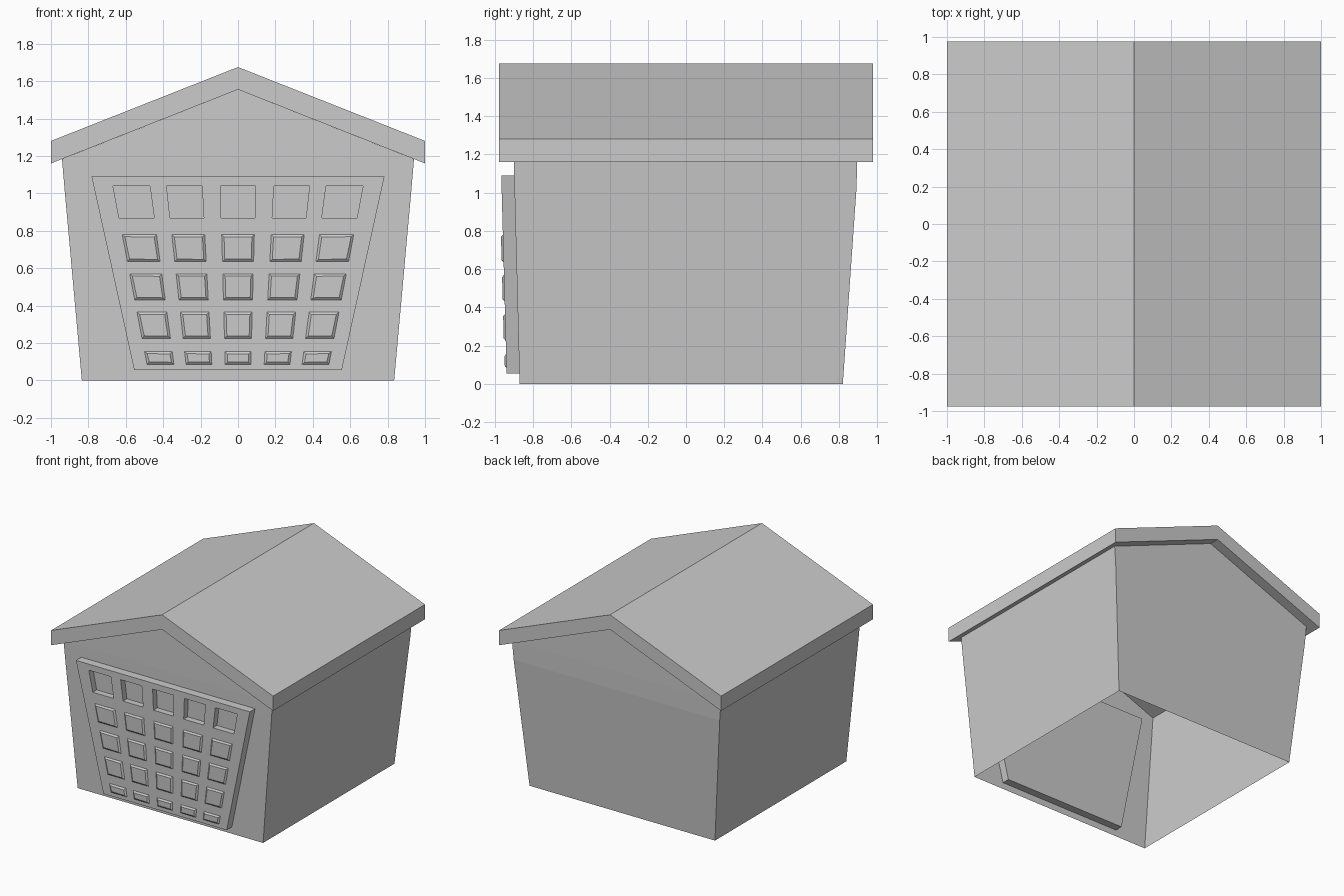
import bpy, bmesh

if "Cube" in bpy.data.objects:
    bpy.data.objects.remove(bpy.data.objects["Cube"])


def add_object(name, bm):
    mesh = bpy.data.meshes.new(name)
    bm.to_mesh(mesh)
    bm.free()
    obj = bpy.data.objects.new(name, mesh)
    bpy.context.collection.objects.link(obj)
    return obj


# Walls: open shell of stacked rings, flaring outward, with two gables
bm = bmesh.new()
rings = []
for hx, y0, y1, z in [(0.835, -0.87, 0.82, 0), (0.928, -0.897, 0.892, 1.03),
                      (0.941, -0.9, 0.895, 1.183)]:
    rings.append([bm.verts.new((x, y, z)) for x, y in
                  [(-hx, y0), (hx, y0), (hx, y1), (-hx, y1)]])
for low, high in zip(rings, rings[1:]):
    for i in range(4):
        j = (i + 1) % 4
        bm.faces.new((low[i], low[j], high[j], high[i]))
top = rings[-1]
for a, b, y in [(top[0], top[1], -0.9), (top[2], top[3], 0.895)]:
    bm.faces.new((a, b, bm.verts.new((0, y, 1.555))))
add_object("walls", bm)

# Roof: folded slab profile extruded front to back
bm = bmesh.new()
profile = [(-1, 1.16), (0, 1.555), (1, 1.16), (1, 1.28), (0, 1.675), (-1, 1.28)]
front = bm.faces.new([bm.verts.new((x, -0.977, z)) for x, z in profile])
ext = bmesh.ops.extrude_face_region(bm, geom=[front], use_keep_orig=True)
bmesh.ops.translate(bm, vec=(0, 1.954, 0),
                    verts=[v for v in ext["geom"] if isinstance(v, bmesh.types.BMVert)])
bmesh.ops.recalc_face_normals(bm, faces=bm.faces)
add_object("roof", bm)

# Garage door: tapered grid, sunken windows on top, raised panels below
half = [0.122, 0.249, 0.495, 0.61, 0.866, 1]
us = [-u for u in reversed(half)] + half
zs = [0.055, 0.085, 0.155, 0.225, 0.365, 0.43, 0.57, 0.635, 0.78, 0.868, 1.04, 1.09]
bm = bmesh.new()
grid = []
for z in zs:
    t = (z - 0.055) / 1.035
    grid.append([bm.verts.new((u * (0.555 + 0.228 * t), -0.938 - 0.028 * t, z)) for u in us])
windows, panels = [], []
for r in range(len(zs) - 1):
    for c in range(len(us) - 1):
        f = bm.faces.new((grid[r][c], grid[r][c + 1], grid[r + 1][c + 1], grid[r + 1][c]))
        if r % 2 and c % 2:
            (windows if r == 9 else panels).append(f)

# Door sides and inner face
rim = [e for e in bm.edges if e.is_boundary]
ext = bmesh.ops.extrude_edge_only(bm, edges=rim)["geom"]
bmesh.ops.translate(bm, vec=(0, 0.13, 0),
                    verts=[v for v in ext if isinstance(v, bmesh.types.BMVert)])
bmesh.ops.contextual_create(bm, geom=[e for e in ext if isinstance(e, bmesh.types.BMEdge)
                                      and e.is_boundary])

# Windows and panels
bm.normal_update()
bmesh.ops.inset_individual(bm, faces=panels, thickness=0.018, depth=0.01)
sunk = bmesh.ops.extrude_discrete_faces(bm, faces=windows)["faces"]
bmesh.ops.translate(bm, vec=(0, 0.05, 0), verts=list({v for f in sunk for v in f.verts}))
bmesh.ops.recalc_face_normals(bm, faces=bm.faces)
add_object("garage_door", bm)
